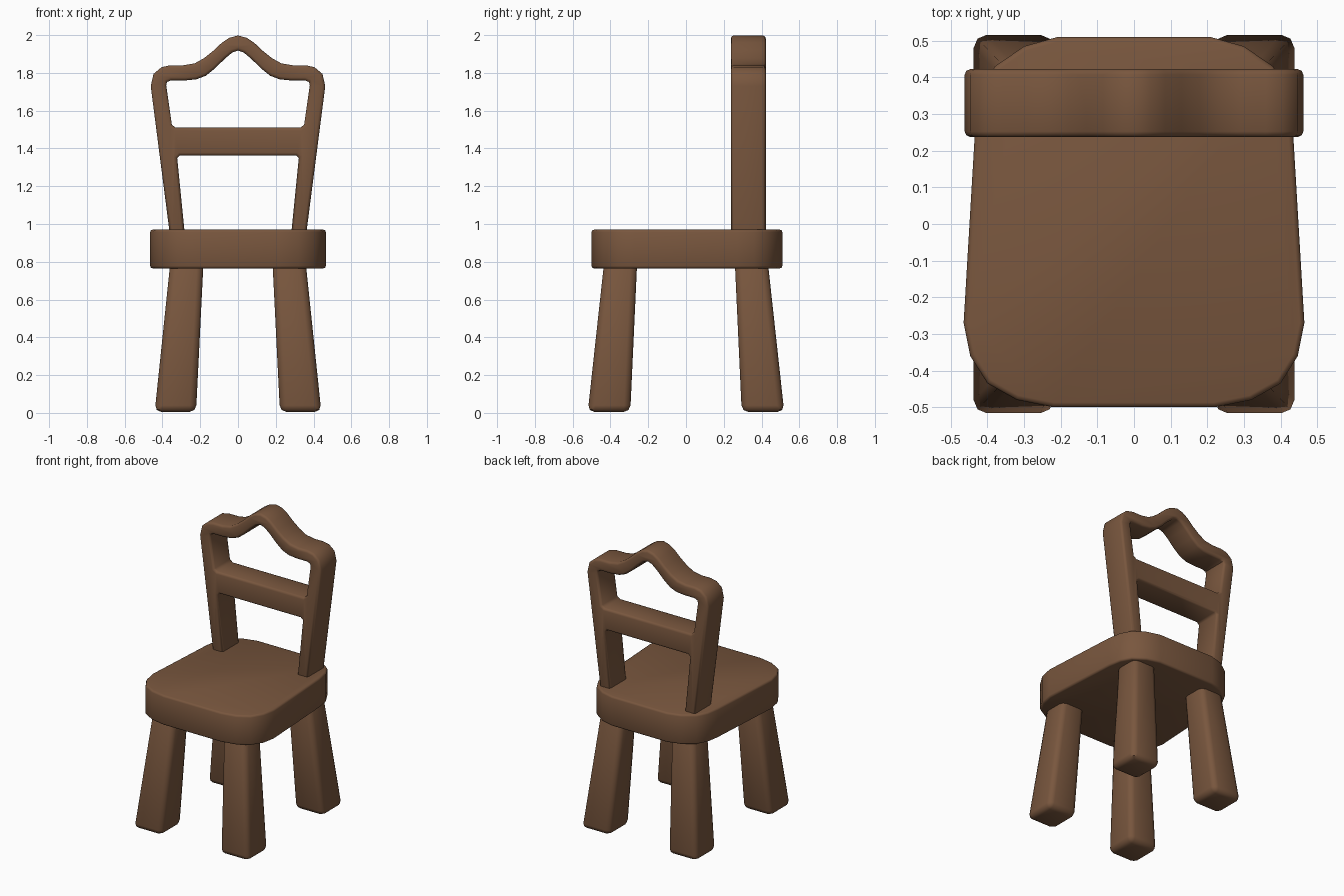
import bpy, bmesh, math

if "Cube" in bpy.data.objects:
    bpy.data.objects.remove(bpy.data.objects["Cube"])

wood = bpy.data.materials.new("brown wood")
wood.diffuse_color = (0.19, 0.094, 0.048, 1)
wood.use_nodes = True
wood.node_tree.nodes["Principled BSDF"].inputs["Base Color"].default_value = wood.diffuse_color


def activate(obj):
    bpy.ops.object.select_all(action='DESELECT')
    obj.select_set(True)
    bpy.context.view_layer.objects.active = obj


def smooth(obj, angle=50):
    activate(obj)
    bpy.ops.object.shade_smooth_by_angle(angle=math.radians(angle))


def loft(name, lower, upper, bevel, segments=2):
    """Solid between two matching horizontal outlines, with rounded edges."""
    bm = bmesh.new()
    a = [bm.verts.new(p) for p in lower]
    b = [bm.verts.new(p) for p in upper]
    n = len(a)
    bm.faces.new(a[::-1])
    bm.faces.new(b)
    for i in range(n):
        j = (i + 1) % n
        bm.faces.new((a[i], a[j], b[j], b[i]))
    bmesh.ops.recalc_face_normals(bm, faces=bm.faces)
    edges = [e for e in bm.edges if e.calc_face_angle() > math.radians(50)]
    bmesh.ops.bevel(bm, geom=edges, offset=bevel, segments=segments,
                    profile=0.5, affect='EDGES')
    me = bpy.data.meshes.new(name)
    bm.to_mesh(me)
    bm.free()
    me.materials.append(wood)
    obj = bpy.data.objects.new(name, me)
    bpy.context.collection.objects.link(obj)
    smooth(obj)
    return obj


def mirrored(half):
    """Closed outline from its right half, skipping doubled centre points."""
    return half + [(-x, y) for x, y in reversed(half) if abs(x) > 1e-6]


# Seat: rounded slab, narrower at the back
outline = mirrored([(0.22, -0.5), (0.32, -0.48), (0.40, -0.435), (0.447, -0.36),
                    (0.465, -0.27), (0.433, 0.27), (0.418, 0.36), (0.38, 0.43),
                    (0.30, 0.485), (0.21, 0.51)])
loft("seat", [(x, y, 0.765) for x, y in outline],
     [(x, y, 0.97) for x, y in outline], 0.013)

# Legs: splayed, thicker at the foot
for sy, place in ((-1, "front"), (1, "back")):
    for sx, side in ((-1, "left"), (1, "right")):
        def square(x0, x1, y0, y1, z):
            return [(sx * x, sy * y, z)
                    for x, y in ((x0, y0), (x1, y0), (x1, y1), (x0, y1))]
        loft(f"{place}_{side}_leg", square(0.222, 0.441, 0.295, 0.52, 0.005),
             square(0.182, 0.357, 0.258, 0.432, 0.81), 0.035)

# Backrest: flat outline with one opening, given depth and rounded edges
outer = mirrored([(0, 1.998), (0.045, 1.986), (0.085, 1.96), (0.13, 1.918),
                  (0.18, 1.878), (0.23, 1.85), (0.29, 1.84), (0.36, 1.84),
                  (0.405, 1.83), (0.447, 1.795), (0.462, 1.73), (0.359, 0.93),
                  (0.28, 0.93), (0.322, 1.35), (0.308, 1.363)])
opening = mirrored([(0, 1.918), (0.03, 1.908), (0.07, 1.875), (0.12, 1.825),
                    (0.17, 1.785), (0.22, 1.766), (0.28, 1.76), (0.355, 1.76),
                    (0.376, 1.752), (0.38, 1.735), (0.35, 1.525), (0.33, 1.51)])
curve = bpy.data.curves.new("backrest", 'CURVE')
curve.dimensions = '2D'
curve.fill_mode = 'BOTH'
for loop in (outer, opening):
    spline = curve.splines.new('POLY')
    spline.points.add(len(loop) - 1)
    for point, (x, z) in zip(spline.points, loop):
        point.co = (x, z, 0, 1)
    spline.use_cyclic_u = True
ROUND = 0.015
curve.bevel_depth = ROUND
curve.bevel_resolution = 1
curve.offset = -ROUND
curve.extrude = 0.0925 - ROUND
curve.materials.append(wood)
back = bpy.data.objects.new("backrest", curve)
bpy.context.collection.objects.link(back)
back.rotation_euler = (math.pi / 2, 0, 0)
back.location = (0, 0.33, 0)
activate(back)
bpy.ops.object.convert(target='MESH')
back = bpy.context.view_layer.objects.active
bm = bmesh.new()
bm.from_mesh(back.data)
bmesh.ops.remove_doubles(bm, verts=bm.verts, dist=0.0005)
bmesh.ops.recalc_face_normals(bm, faces=bm.faces)
bm.to_mesh(back.data)
bm.free()
smooth(back)
